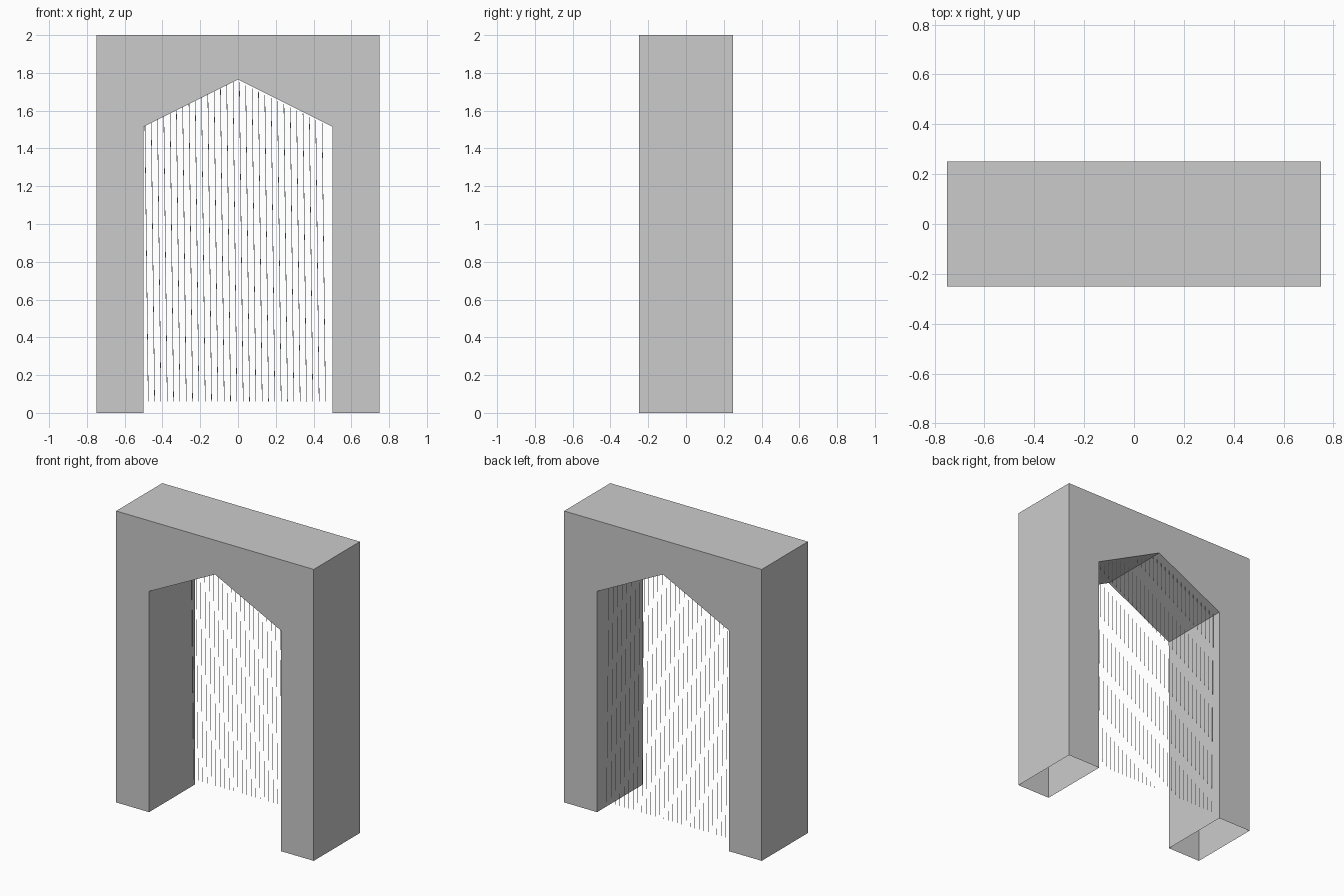
import bpy, bmesh
from mathutils import Vector, Matrix

cube = bpy.data.objects.get("Cube")
if cube:
    bpy.data.objects.remove(cube, do_unlink=True)

STONE = (0.6, 0.6, 0.6, 1.0)
grey = bpy.data.materials.new("plain_grey")
grey.use_nodes = True
grey.diffuse_color = STONE
grey.node_tree.nodes["Principled BSDF"].inputs["Base Color"].default_value = STONE

HALF_W, HALF_D, HEIGHT = 0.75, 0.25, 2.0
OPENING, EAVES, APEX = 0.5, 1.515, 1.765


def finish(bm, name):
    mesh = bpy.data.meshes.new(name)
    bm.to_mesh(mesh)
    bm.free()
    mesh.materials.append(grey)
    obj = bpy.data.objects.new(name, mesh)
    bpy.context.collection.objects.link(obj)
    return obj


# Archway: extruded outline, left open under both piers
half = [(OPENING, EAVES), (OPENING, 0), (HALF_W, 0), (HALF_W, HEIGHT)]
outline = [(0, APEX)] + half + [(-x, z) for x, z in reversed(half)]
bm = bmesh.new()
front = bm.faces.new([bm.verts.new((x, -HALF_D, z)) for x, z in outline])
result = bmesh.ops.extrude_face_region(bm, geom=[front], use_keep_orig=True)
back = [v for v in result["geom"] if isinstance(v, bmesh.types.BMVert)]
bmesh.ops.translate(bm, verts=back, vec=(0, 2 * HALF_D, 0))
bmesh.ops.recalc_face_normals(bm, faces=bm.faces)
undersides = [f for f in bm.faces if all(v.co.z < 0.001 for v in f.verts)]
bmesh.ops.delete(bm, geom=undersides, context="FACES_ONLY")
finish(bm, "archway")

# Curtain: fine, slightly leaning strands hung from the gabled soffit
STRANDS, SPACING, LEAN = 29, 0.0335, 0.012
CURTAIN_Y, HEM, RADIUS = 0.2, 0.06, 0.0015
bm = bmesh.new()
for i in range(STRANDS):
    x = -0.475 + i * SPACING
    top_z = APEX - abs(x) * (APEX - EAVES) / OPENING
    bottom = Vector((x, CURTAIN_Y, HEM))
    top = Vector((x - LEAN * (top_z - HEM), CURTAIN_Y, top_z))
    axis = top - bottom
    place = Matrix.Translation((top + bottom) / 2) @ axis.to_track_quat("Z", "Y").to_matrix().to_4x4()
    bmesh.ops.create_cone(bm, cap_ends=True, segments=4, radius1=RADIUS,
                          radius2=RADIUS, depth=axis.length, matrix=place)
finish(bm, "curtain_strands")
